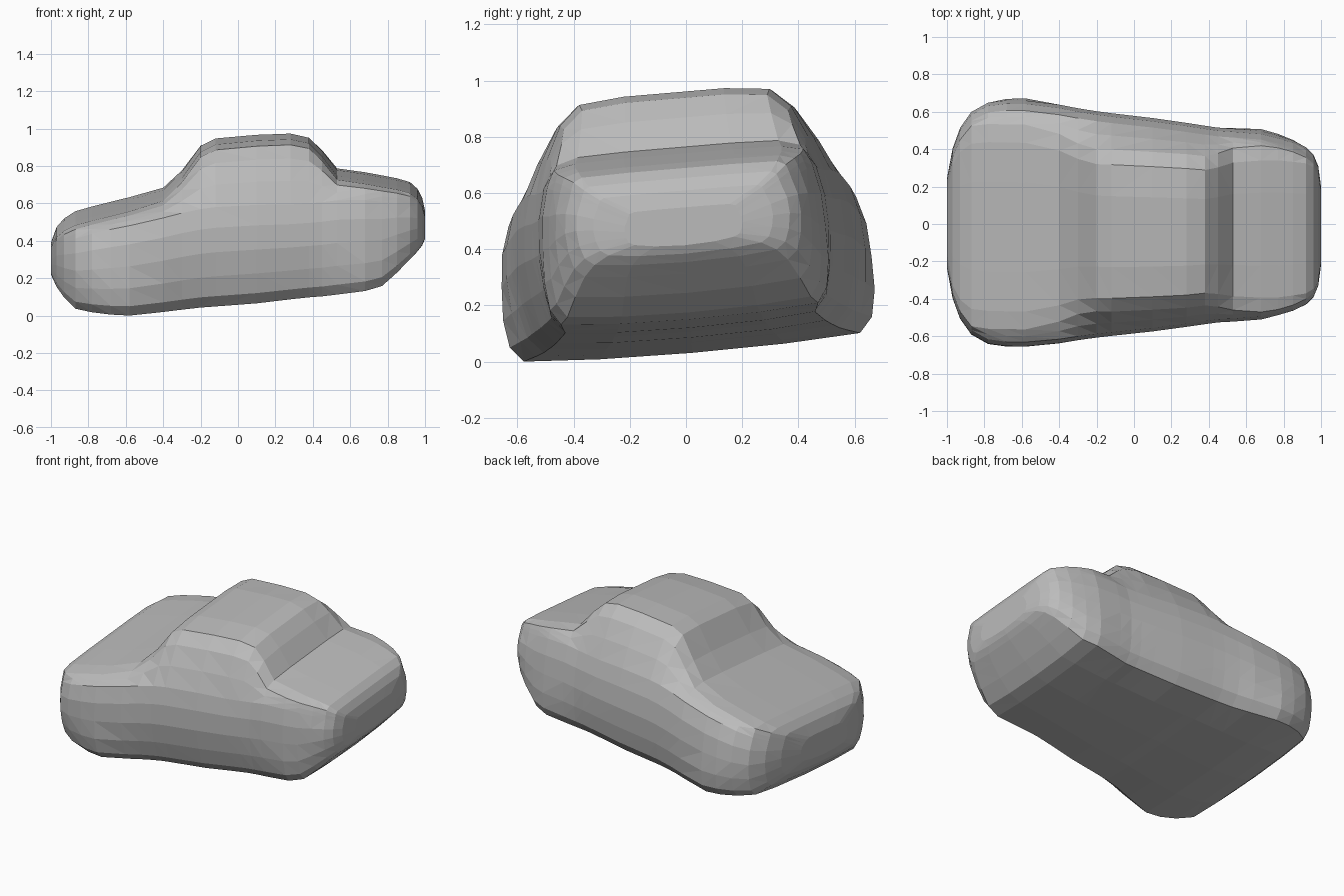
import bpy, bmesh, math
from mathutils import Matrix, Vector

if "Cube" in bpy.data.objects:
    bpy.data.objects.remove(bpy.data.objects["Cube"], do_unlink=True)

grey = bpy.data.materials.new("body_grey")
grey.use_nodes = True
colour = (0.5, 0.5, 0.5, 1)
grey.diffuse_color = colour
grey.node_tree.nodes["Principled BSDF"].inputs["Base Color"].default_value = colour

ROLL_Y, ROLL_Z = 0.07, 0.085
FRONT_WHEEL, REAR_WHEEL, WHEEL_REACH = -0.6, 0.7, 0.2


def lean(p):
    """Tilt a point sideways, as the whole car leans slightly."""
    y = p.y - ROLL_Y * (p.z - 0.35)
    return Vector((p.x, y, p.z + ROLL_Z * y))


def flare(x):
    """How far the lower side swells out into a wheel at this station."""
    return sum(math.exp(-((x - wheel) / WHEEL_REACH) ** 2)
               for wheel in (FRONT_WHEEL, REAR_WHEEL))


def half_section(swell, w, bottom, shoulder, top, roof):
    """Points from the underside centre up one side to the roof centre."""
    side, cabin = shoulder - bottom, top - shoulder
    edge, upper = 0.94 * w, min(1.14 * roof, 0.9 * w)
    return [
        (0, bottom - 0.015), (0.5 * w, bottom - 0.01),
        ((0.84 + 0.07 * swell) * w, bottom + 0.01 * side),
        ((0.93 + 0.05 * swell) * w, bottom + 0.12 * side),
        ((0.975 + 0.03 * swell) * w, bottom + 0.32 * side),
        (w, bottom + 0.56 * side), (0.985 * w, bottom + 0.8 * side),
        (edge, shoulder),
        (0.54 * edge + 0.46 * upper, shoulder + 0.38 * cabin),
        (upper, shoulder + 0.74 * cabin),
        (0.94 * roof, top - 0.05 * cabin), (0.5 * roof, top), (0, top),
    ]


# Body stations: x, half width, underside, shoulder, top, roof half width
stations = [
    (-1.0, .24, .24, .34, .38, .16),
    (-.97, .40, .18, .40, .45, .34),
    (-.93, .51, .13, .43, .49, .42),
    (-.87, .595, .075, .46, .525, .47),
    (-.78, .645, .06, .49, .55, .48),
    (-.68, .658, .05, .515, .575, .48),
    (-.58, .658, .045, .535, .60, .48),
    (-.4, .638, .06, .575, .655, .44),
    (-.3, .62, .07, .60, .755, .40),
    (-.2, .605, .08, .62, .895, .38),
    (-.12, .595, .085, .63, .935, .38),
    (.1, .57, .10, .64, .955, .37),
    (.28, .545, .12, .64, .962, .36),
    (.38, .53, .13, .645, .94, .35),
    (.45, .52, .135, .65, .87, .36),
    (.53, .515, .145, .66, .765, .38),
    (.68, .503, .165, .66, .742, .39),
    (.77, .48, .19, .65, .725, .39),
    (.85, .455, .26, .64, .71, .38),
    (.92, .42, .33, .62, .69, .37),
    (.96, .38, .37, .60, .655, .345),
    (.985, .32, .40, .57, .61, .29),
    (1.0, .21, .43, .52, .55, .18),
]

# Lofted car body with the wheels moulded into its sides
bm = bmesh.new()
rings = []
for x, *shape in stations:
    half = half_section(flare(x), *shape)
    outline = half + [(-y, z) for y, z in half[-2:0:-1]]
    rings.append([bm.verts.new(lean(Vector((x, y, z)))) for y, z in outline])
for a, b in zip(rings, rings[1:]):
    for i in range(len(a)):
        j = (i + 1) % len(a)
        bm.faces.new((a[i], a[j], b[j], b[i]))
bm.faces.new(rings[0])
bm.faces.new(rings[-1])
bmesh.ops.triangulate(bm, faces=bm.faces)
bmesh.ops.recalc_face_normals(bm, faces=bm.faces)

# Rest the car on the ground
lowest = min(v.co.z for v in bm.verts)
bmesh.ops.transform(bm, matrix=Matrix.Translation((0, 0, -lowest)), verts=bm.verts)

mesh = bpy.data.meshes.new("car_body")
bm.to_mesh(mesh)
bm.free()
mesh.materials.append(grey)
bpy.context.collection.objects.link(bpy.data.objects.new("car_body", mesh))
